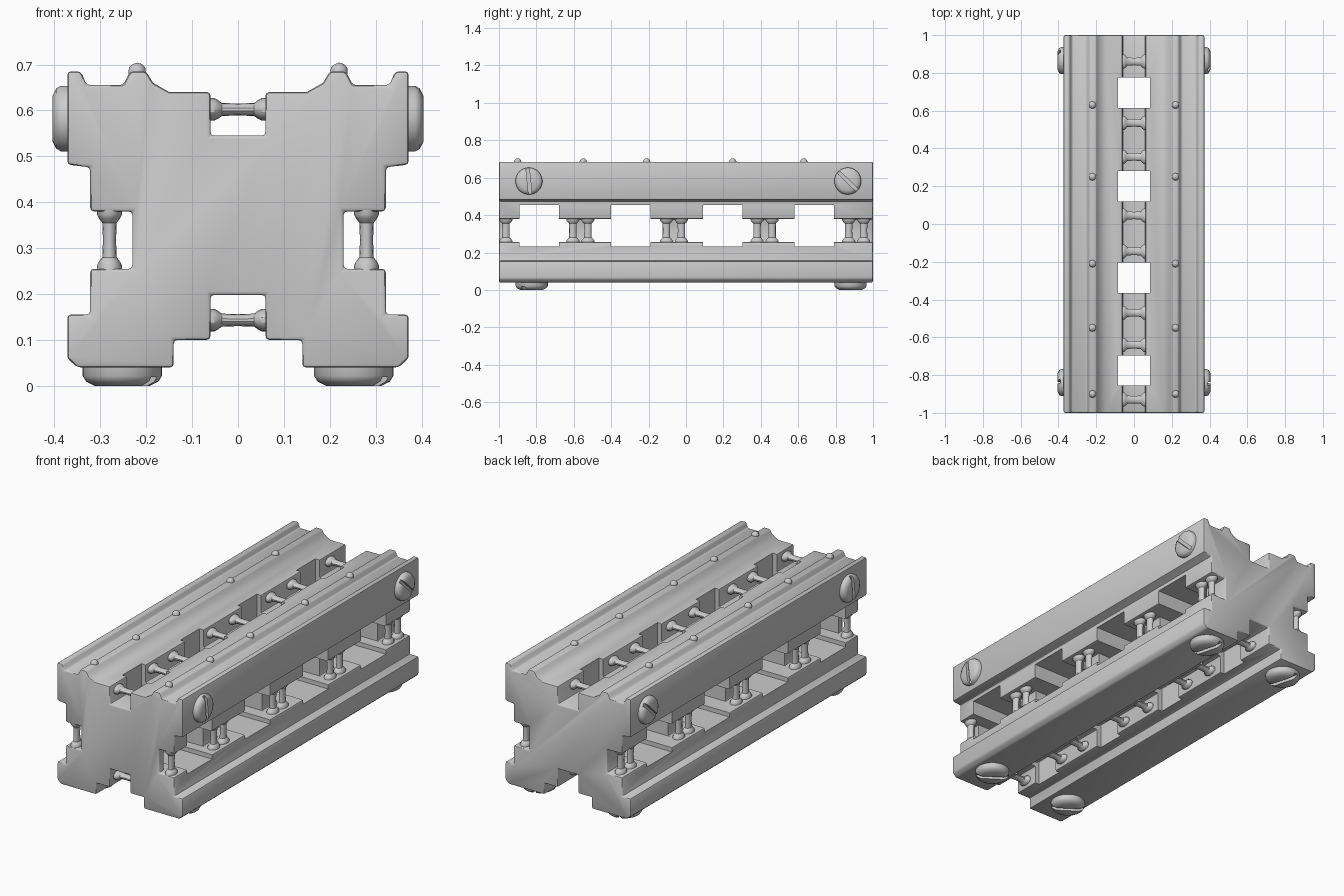
import bpy, bmesh, math
from mathutils import Matrix, Vector

if "Cube" in bpy.data.objects:
    bpy.data.objects.remove(bpy.data.objects["Cube"], do_unlink=True)

stone = bpy.data.materials.new("grey_stone")
stone.use_nodes = True
GREY = (0.6, 0.6, 0.6, 1)
stone.diffuse_color = GREY
stone.node_tree.nodes["Principled BSDF"].inputs["Base Color"].default_value = GREY


def make(name, bm):
    bmesh.ops.recalc_face_normals(bm, faces=bm.faces)
    mesh = bpy.data.meshes.new(name)
    bm.to_mesh(mesh)
    bm.free()
    mesh.materials.append(stone)
    ob = bpy.data.objects.new(name, mesh)
    bpy.context.collection.objects.link(ob)
    return ob


def activate(ob):
    bpy.ops.object.select_all(action="DESELECT")
    ob.select_set(True)
    bpy.context.view_layer.objects.active = ob


def smooth(ob):
    activate(ob)
    bpy.ops.object.shade_smooth_by_angle(angle=math.radians(35))


def add_box(bm, x, y, z):
    centre = [(a + b) / 2 for a, b in (x, y, z)]
    size = [b - a for a, b in (x, y, z)]
    m = Matrix.Translation(centre) @ Matrix.Diagonal((*size, 1))
    bmesh.ops.create_cube(bm, size=1, matrix=m)


def cut(target, name, boxes):
    bm = bmesh.new()
    for b in boxes:
        add_box(bm, *b)
    cutter = make(name, bm)
    cutter.hide_render = True
    mod = target.modifiers.new(name, "BOOLEAN")
    mod.operation, mod.solver, mod.object = "DIFFERENCE", "EXACT", cutter
    activate(target)
    bpy.ops.object.modifier_apply(modifier=mod.name)
    bpy.data.objects.remove(cutter, do_unlink=True)


def add_lathe(bm, profile, matrix, sides=14):
    # profile holds (radius, height) pairs turned about local z
    rings = []
    for r, h in profile:
        rings.append([bm.verts.new(matrix @ Vector((r * math.cos(a), r * math.sin(a), h)))
                      for a in (math.tau * i / sides for i in range(sides))])
    for lo, hi in zip(rings, rings[1:]):
        for i in range(sides):
            j = (i + 1) % sides
            bm.faces.new((lo[i], lo[j], hi[j], hi[i]))
    bm.faces.new(rings[0])
    bm.faces.new(rings[-1])


# Main beam: half section mirrored and extruded along y
half = [(.06, .545), (.06, .64), (.15, .64), (.185, .66), (.2, .685), (.235, .685),
        (.25, .655), (.33, .655), (.342, .685), (.372, .685), (.372, .482),
        (.322, .476), (.322, .38), (.23, .38), (.23, .255), (.322, .255),
        (.322, .155), (.372, .155), (.372, .06), (.35, .04), (.14, .04),
        (.14, .1), (.06, .1), (.06, .198)]
section = half + [(-x, z) for x, z in reversed(half)]
bm = bmesh.new()
face = bm.faces.new([bm.verts.new((x, -1, z)) for x, z in section])
ext = bmesh.ops.extrude_face_region(bm, geom=[face])
bmesh.ops.translate(bm, vec=(0, 2, 0),
                    verts=[v for v in ext["geom"] if isinstance(v, bmesh.types.BMVert)])
beam = make("main_beam", bm)
bev = beam.modifiers.new("worn_edges", "BEVEL")
bev.width, bev.segments, bev.angle_limit = .008, 2, math.radians(40)
activate(beam)
bpy.ops.object.modifier_apply(modifier=bev.name)

# Openings through the beam, sideways and upright
cut(beam, "side_openings", [((-1, 1), y, (.255, .38)) for y in
                            ((-.96, -.625), (-.505, -.125), (-.005, .36), (.48, .85))])
cut(beam, "side_notches", [((-1, 1), (y - .106, y + .106), (.232, .455))
                           for y in (-.785, -.295, .197, .685)])
cut(beam, "top_openings", [((-.085, .085), (y - .08, y + .08), (-.5, 1.5))
                           for y in (-.775, -.285, .2, .695)])
smooth(beam)

# Short turned balusters standing in the side channels
baluster = [(.036, 0), (.036, .12), (.03, .18), (.021, .24), (.019, .5),
            (.021, .76), (.03, .82), (.036, .88), (.036, 1)]
bm = bmesh.new()
for sx in (-1, 1):
    for wall in (-.565, -.065, .42, .91):
        for off in (-.04, .04):
            m = (Matrix.Translation((sx * .28, wall + off, .245))
                 @ Matrix.Diagonal((.75, 1, .145, 1)))
            add_lathe(bm, baluster, m)
    m = Matrix.Translation((sx * .28, -.963, .245)) @ Matrix.Diagonal((.75, 1, .145, 1))
    add_lathe(bm, baluster, m)
smooth(make("side_balusters", bm))

# Turned bars bridging the top and bottom channels
bm = bmesh.new()
for z in (.602, .143):
    for y in (-.93, -.64, -.47, -.145, .045, .355, .535, .86):
        m = (Matrix.Translation((-.068, y, z)) @ Matrix.Rotation(math.pi / 2, 4, "Y")
             @ Matrix.Diagonal((.68, 1.05, .136, 1)))
        add_lathe(bm, baluster, m)
smooth(make("channel_bars", bm))

# Slotted bolt heads on the sides and underneath
head = [(.072, -.02), (.072, .012), (.066, .022), (.05, .03)]


def bolt(name, place, angle, scale):
    bm = bmesh.new()
    add_lathe(bm, head, Matrix.Identity(4), 28)
    ob = make(name, bm)
    cut(ob, name + "_slot", [((-.1, .1), (-.009, .009), (.014, .1))])
    ob.data.transform(place @ Matrix.Rotation(angle, 4, "Z") @ Matrix.Scale(scale, 4))
    smooth(ob)


for sx, side in ((1, "left"), (-1, "right")):
    for y, end, ang in ((-.84, "front", 0.1), (.865, "back", .8)):
        bolt(f"{side}_{end}_bolt",
             Matrix.Translation((sx * .374, y, .582)) @ Matrix.Rotation(sx * math.pi / 2, 4, "Y"),
             ang, 1)
        bolt(f"{side}_{end}_foot_bolt",
             Matrix.Translation((sx * .252, y + .015, .036)) @ Matrix.Rotation(math.pi, 4, "X"),
             ang + .5, 1.2)

# Small rivets along the top ridges
bm = bmesh.new()
for sx in (-1, 1):
    for y in (-.9, -.55, -.21, .25, .63):
        m = Matrix.Translation((sx * .22, y, .684)) @ Matrix.Diagonal((.02, .02, .02, 1))
        bmesh.ops.create_icosphere(bm, subdivisions=2, radius=1, matrix=m)
smooth(make("ridge_rivets", bm))
